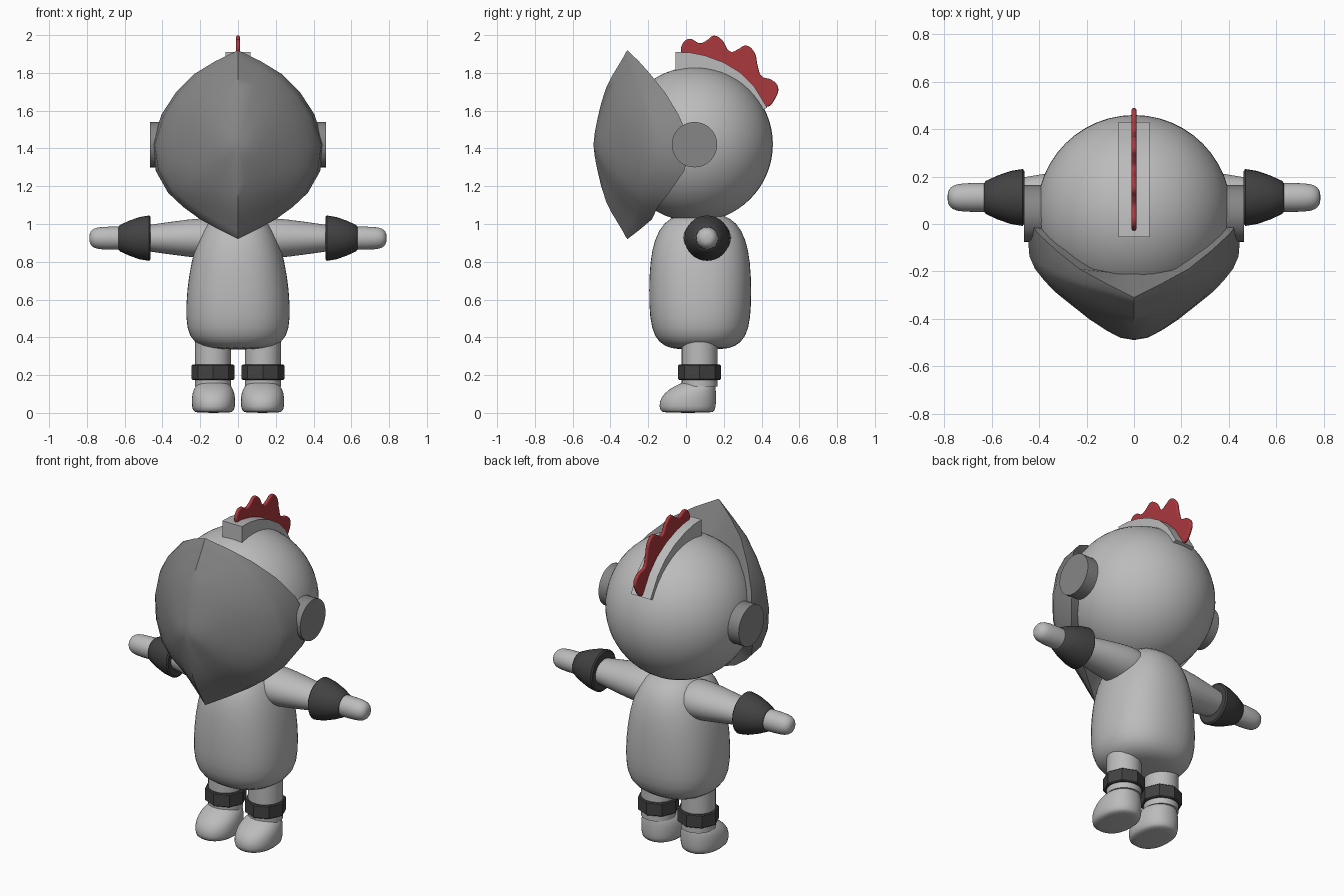
import bpy, bmesh, math
from mathutils import Matrix, Vector

cube = bpy.data.objects.get("Cube")
if cube:
    bpy.data.objects.remove(cube, do_unlink=True)


def material(name, r, g, b):
    m = bpy.data.materials.new(name)
    m.use_nodes = True
    m.diffuse_color = (r, g, b, 1)
    m.node_tree.nodes["Principled BSDF"].inputs["Base Color"].default_value = (r, g, b, 1)
    return m


LIGHT = material("light_grey", .5, .5, .5)
MID = material("mid_grey", .24, .24, .24)
DARK = material("dark_grey", .055, .055, .055)
RED = material("crest_red", .41, .04, .048)


def finish(name, bm, mat, angle=40, subdivide=0):
    """Turn a bmesh into a shaded, coloured object."""
    bmesh.ops.recalc_face_normals(bm, faces=bm.faces)
    mesh = bpy.data.meshes.new(name)
    bm.to_mesh(mesh)
    bm.free()
    mesh.materials.append(mat)
    mesh.shade_smooth()
    mesh.set_sharp_from_angle(angle=math.radians(angle))
    ob = bpy.data.objects.new(name, mesh)
    bpy.context.collection.objects.link(ob)
    if subdivide:
        ob.modifiers.new("Smooth", "SUBSURF").levels = subdivide
        ob.modifiers["Smooth"].render_levels = subdivide
    return ob


def loft(name, rings, mat, place, sides=24, power=2.0, angle=40, subdivide=0):
    """Skin oval rings (position, half width, half depth, depth offset)."""
    bm = bmesh.new()

    def shaped(v):
        return math.copysign(abs(v) ** (2 / power), v)

    loops = []
    for t, a, b, off in rings:
        loop = []
        for i in range(sides):
            k = math.tau * i / sides
            co = Vector((a * shaped(math.cos(k)), off + b * shaped(math.sin(k)), t))
            loop.append(bm.verts.new(place @ co))
        loops.append(loop)
    for lo, hi in zip(loops, loops[1:]):
        for i in range(sides):
            j = (i + 1) % sides
            bm.faces.new((lo[i], lo[j], hi[j], hi[i]))
    bm.faces.new(loops[0])
    bm.faces.new(loops[-1])
    return finish(name, bm, mat, angle, subdivide)


def round_rings(pairs, depth=1.0):
    return [(t, r, r * depth, 0) for t, r in pairs]


# Head
HEAD = Vector((0, .05, 1.422))
HEAD_R = .41
bm = bmesh.new()
bmesh.ops.create_uvsphere(bm, u_segments=48, v_segments=32, radius=HEAD_R,
                          matrix=Matrix.Translation(HEAD))
finish("head", bm, LIGHT, 80)

# Body
body = [(.335, .12, .12, 0), (.35, .2, .19, 0), (.4, .262, .245, 0), (.5, .28, .27, 0),
        (.65, .273, .274, 0), (.8, .25, .268, 0), (.92, .215, .245, 0),
        (1.01, .165, .195, 0), (1.05, .1, .12, 0), (1.06, .04, .05, 0)]
loft("body", body, LIGHT, Matrix.Translation((0, .075, 0)), power=2.3, angle=80, subdivide=1)

# Limbs and ear discs, built on both sides
foot = [(0, .09, .125, .01), (.008, .112, .148, .008), (.06, .117, .153, .008),
        (.105, .113, .138, .022), (.14, .098, .112, .045), (.165, .07, .08, .07),
        (.178, .03, .04, .08)]
for side, s in (("left", 1), ("right", -1)):
    # local x -> world z, local y -> world y, local z -> outward
    outward = Matrix(((0, 0, s, 0), (0, 1, 0, 0), (1, 0, 0, 0), (0, 0, 0, 1)))
    arm_place = Matrix.Translation((0, .112, .925)) @ outward
    loft(side + "_arm", round_rings([(.08, .1), (.15, .108), (.25, .103), (.46, .072),
                                     (.56, .06)], 1.2), LIGHT, arm_place, subdivide=1)
    loft(side + "_cuff", round_rings([(.463, .112), (.47, .12), (.52, .112), (.575, .093),
                                      (.625, .07), (.633, .06)]), DARK, arm_place, 32)
    loft(side + "_hand", round_rings([(.55, .062), (.64, .062), (.73, .061), (.765, .052),
                                      (.782, .034), (.787, .015)]),
         LIGHT, arm_place, angle=80, subdivide=1)
    loft(side + "_ear_disc", round_rings([(.39, .12), (.465, .12)]), MID,
         Matrix.Translation((0, .045, 1.42)) @ outward, 40)
    leg_place = Matrix.Translation((s * .132, .072, 0))
    loft(side + "_leg", round_rings([(.14, .095), (.42, .095)]), LIGHT, leg_place, 32)
    loft(side + "_anklet", round_rings([(.175, .108), (.18, .114), (.25, .114), (.255, .108)]),
         DARK, leg_place, 8, angle=10)
    loft(side + "_foot", foot, LIGHT, Matrix.Translation((s * .13, 0, 0)),
         power=2.2, angle=80, subdivide=1)

# Face mask: pointed shield bulging forward, closed onto the head behind its rim
half_rim = [(0, -.31, 1.92), (.12, -.25, 1.862), (.23, -.19, 1.795), (.33, -.11, 1.695),
            (.405, -.04, 1.58), (.455, .03, 1.42), (.435, -.01, 1.28), (.37, -.09, 1.165),
            (.29, -.15, 1.09), (.2, -.18, 1.025), (.1, -.245, .97), (0, -.31, .92)]
rim = [Vector(p) for p in half_rim]
rim += [Vector((-p.x, p.y, p.z)) for p in rim[-2:0:-1]]
nose = Vector((0, -.49, 1.42))
spread = (.13, .26, .43, .6, .73, .83, .92, .97, 1)
side_curve = (.02, .08, .18, .3, .39, .48, .58, .68, 1)
ridge_curve = (.04, .11, .22, .37, .55, .72, .87, .94, 1)
bm = bmesh.new()
tip = bm.verts.new(nose)
loops = []
for f, gs, gr in zip(spread, side_curve, ridge_curve):
    loop = []
    for p in rim:
        w = abs(p.x) / .455
        d = p - nose
        g = gs * w + gr * (1 - w)
        loop.append(bm.verts.new(nose + Vector((d.x * f, d.y * g, d.z * f))))
    loops.append(loop)
inner = []
for p in rim:
    y = max(p.y, -.207)
    reach = math.sqrt(HEAD_R ** 2 - (y - HEAD.y) ** 2) - .012
    flat = Vector((p.x, 0, p.z - HEAD.z)).normalized() * reach
    inner.append(bm.verts.new((flat.x, y, HEAD.z + flat.z)))
loops.append(inner)
count = len(rim)
for i in range(count):
    j = (i + 1) % count
    bm.faces.new((tip, loops[0][i], loops[0][j]))
    for a, b in zip(loops, loops[1:]):
        bm.faces.new((a[i], a[j], b[j], b[i]))
finish("face_mask", bm, MID, 45)

# Crest mount: block following the crown
mount = [(-.055, 1.91), (.02, 1.908), (.1, 1.892), (.2, 1.855), (.29, 1.8), (.36, 1.73),
         (.43, 1.615), (.37, 1.59), (.28, 1.7), (.15, 1.78), (-.055, 1.8)]
bm = bmesh.new()
face = bm.faces.new([bm.verts.new((-.065, y, z)) for y, z in mount])
out = bmesh.ops.extrude_face_region(bm, geom=[face])
bmesh.ops.translate(bm, vec=(.13, 0, 0),
                    verts=[v for v in out["geom"] if isinstance(v, bmesh.types.BMVert)])
finish("crest_mount", bm, LIGHT, 30)

# Crest: thin scalloped comb with rounded edges
comb = [(-.02, 1.9), (-.015, 1.96), (.02, 1.98), (.075, 1.957), (.11, 1.972), (.148, 1.997),
        (.19, 1.975), (.238, 1.912), (.275, 1.925), (.317, 1.945), (.36, 1.912),
        (.38, 1.836), (.4, 1.783), (.455, 1.762), (.487, 1.725), (.476, 1.672),
        (.423, 1.62), (.35, 1.7), (.27, 1.78), (.14, 1.84)]
curve = bpy.data.curves.new("crest", "CURVE")
curve.dimensions = "2D"
curve.fill_mode = "BOTH"
curve.extrude = .003
curve.bevel_depth = .007
curve.offset = -.007
curve.bevel_resolution = 2
curve.resolution_u = 6
spline = curve.splines.new("BEZIER")
spline.bezier_points.add(len(comb) - 1)
spline.use_cyclic_u = True
for point, (y, z) in zip(spline.bezier_points, comb):
    point.co = (y, z, 0)
    point.handle_left_type = point.handle_right_type = "AUTO"
curve.materials.append(RED)
crest = bpy.data.objects.new("crest", curve)
crest.rotation_euler = (math.pi / 2, 0, math.pi / 2)
bpy.context.collection.objects.link(crest)
